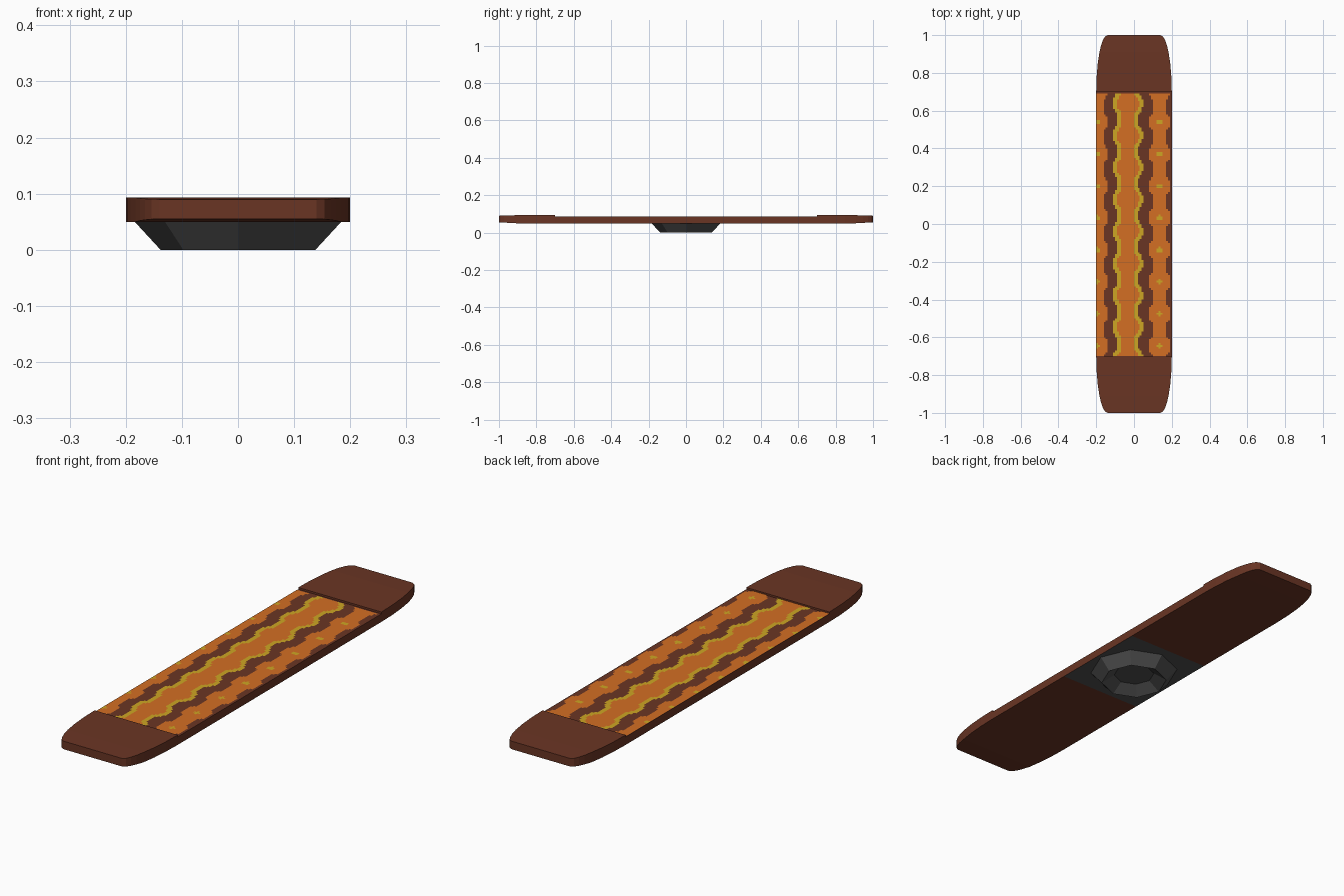
import bpy, bmesh, math
from mathutils import Matrix

if "Cube" in bpy.data.objects:
    bpy.data.objects.remove(bpy.data.objects["Cube"])


def material(name, r, g, b):
    def lin(c):
        c /= 255
        return c / 12.92 if c <= 0.04045 else ((c + 0.055) / 1.055) ** 2.4
    m = bpy.data.materials.new(name)
    m.diffuse_color = (lin(r), lin(g), lin(b), 1)
    m.use_nodes = True
    m.node_tree.nodes["Principled BSDF"].inputs["Base Color"].default_value = m.diffuse_color
    return m


BROWN = material("brown", 106, 53, 36)
ORANGE = material("orange", 211, 110, 35)
YELLOW = material("yellow", 206, 166, 36)
GREY = material("dark grey", 80, 80, 80)


def finish(bm, name, mats, fix_normals=True):
    if fix_normals:
        bmesh.ops.recalc_face_normals(bm, faces=bm.faces)
    me = bpy.data.meshes.new(name)
    bm.to_mesh(me)
    bm.free()
    for m in mats:
        me.materials.append(m)
    ob = bpy.data.objects.new(name, me)
    bpy.context.collection.objects.link(ob)
    return ob


def skin(bm, rings):
    """Bridge consecutive closed rings and cap both ends."""
    rings = [[bm.verts.new(p) for p in ring] for ring in rings]
    n = len(rings[0])
    for a, b in zip(rings, rings[1:]):
        for i in range(n):
            j = (i + 1) % n
            bm.faces.new((a[i], a[j], b[j], b[i]))
    bm.faces.new(rings[0])
    bm.faces.new(rings[-1])


def half_width(y):
    t = max(0.0, (abs(y) - 0.7) / 0.3)
    return 0.14 + 0.06 * math.sqrt(max(0.0, 1 - t * t))


def section(y, z0, z1):
    w = half_width(y)
    return [(-w, y, z0), (w, y, z0), (w, y, z1), (-w, y, z1)]


def tip(y):
    """0 along the board, rising to 1 at the very ends."""
    return max(0.0, (abs(y) - 0.91) / 0.09)


# stations along the rounded ends
ends = [0.7 + 0.3 * math.sin(math.radians(a)) for a in (0, 15, 30, 44.4, 55, 65, 76, 90)]

# deck: long board, grey patch in the middle of the underside
ys = [-y for y in reversed(ends)] + [-0.225, 0.225] + ends
bm = bmesh.new()
skin(bm, [section(y, 0.05 + 0.005 * tip(y), 0.085) for y in ys])
bmesh.ops.recalc_face_normals(bm, faces=bm.faces)
for f in bm.faces:
    if f.normal.z < -0.9 and abs(f.calc_center_median().y) < 0.2:
        f.material_index = 1
finish(bm, "deck", [BROWN, GREY])

# raised end pads
for side, name in ((-1, "front_end_pad"), (1, "back_end_pad")):
    bm = bmesh.new()
    skin(bm, [section(side * y, 0.08, 0.093 - 0.003 * tip(y)) for y in ends])
    finish(bm, name, [BROWN])


# deck pattern: chains of discs in a fine square grid
def chain(x, y, cx, cy, radius, neck):
    dx = abs(x - cx)
    dy = (y - cy + 0.0846) % 0.1692 - 0.0846
    return dx < neck or math.hypot(dx, dy) < radius


def pattern(x, y):
    """0 orange, 1 yellow, None bare deck."""
    for cx in (-0.195, 0.135):
        if chain(x, y, cx, 0.54, 0.013, 0):
            return 1
        if chain(x, y, cx, 0.54, 0.06, 0.034):
            return 0
    if chain(x, y, -0.032, 0.638, 0.059, 0.036):
        return 0
    if chain(x, y, -0.032, 0.638, 0.08, 0.056):
        return 1
    return None


bm = bmesh.new()
bmesh.ops.create_grid(bm, x_segments=40, y_segments=139, size=1,
                      matrix=Matrix.Translation((0, -0.005, 0.0865)) @ Matrix.Diagonal((0.2, 0.695, 1, 1)))
bare = []
for f in bm.faces:
    c = f.calc_center_median()
    k = pattern(c.x, c.y)
    if k is None:
        bare.append(f)
    else:
        f.material_index = k
bmesh.ops.delete(bm, geom=bare, context='FACES')
finish(bm, "deck_pattern", [ORANGE, YELLOW], fix_normals=False)


# base: eight-sided foot with a hollow underside
def octagon(r, z):
    return [(r * math.cos(i * math.pi / 4), r * math.sin(i * math.pi / 4), z) for i in range(8)]


bm = bmesh.new()
skin(bm, [octagon(0.186, 0.052), octagon(0.138, 0), octagon(0.085, 0.035)])
finish(bm, "base", [GREY])
